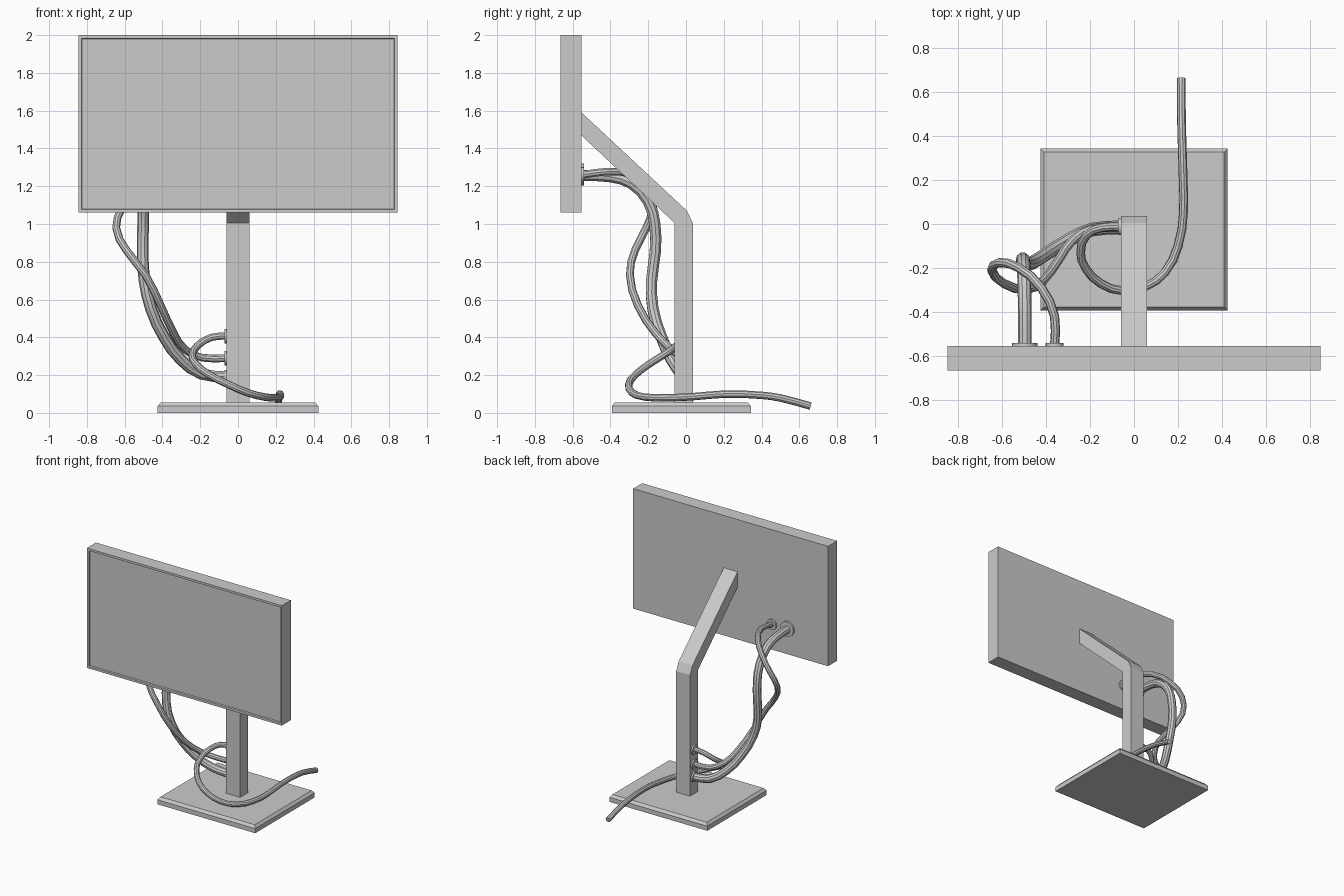
import bpy, bmesh
from mathutils import Vector

if "Cube" in bpy.data.objects:
    bpy.data.objects.remove(bpy.data.objects["Cube"])


def finish(name, bm):
    bmesh.ops.recalc_face_normals(bm, faces=bm.faces)
    me = bpy.data.meshes.new(name)
    bm.to_mesh(me)
    bm.free()
    ob = bpy.data.objects.new(name, me)
    bpy.context.collection.objects.link(ob)
    return ob


def box(lo, hi):
    bm = bmesh.new()
    bmesh.ops.create_cube(bm, size=1)
    lo, hi = Vector(lo), Vector(hi)
    for v in bm.verts:
        v.co = (lo + hi) / 2 + v.co * (hi - lo)
    return bm


def smooth(ob):
    bpy.ops.object.select_all(action='DESELECT')
    ob.select_set(True)
    bpy.context.view_layer.objects.active = ob
    if ob.type == 'CURVE':
        bpy.ops.object.convert(target='MESH')
    bpy.ops.object.shade_smooth_by_angle()


def cable(name, radius, pts):
    cu = bpy.data.curves.new(name, 'CURVE')
    cu.dimensions = '3D'
    cu.bevel_depth = radius
    cu.bevel_resolution = 3
    cu.use_fill_caps = True
    cu.resolution_u = 2
    sp = cu.splines.new('BEZIER')
    sp.bezier_points.add(len(pts) - 1)
    for bp, p in zip(sp.bezier_points, pts):
        bp.co = p
        bp.handle_left_type = bp.handle_right_type = 'AUTO'
    ob = bpy.data.objects.new(name, cu)
    bpy.context.collection.objects.link(ob)
    smooth(ob)


def flange(name, pos, axis, radius):
    # thin socket ring where a cable enters
    bpy.ops.mesh.primitive_cylinder_add(
        vertices=16, radius=radius, depth=0.02, location=pos,
        rotation=Vector(axis).to_track_quat('Z', 'Y').to_euler())
    ob = bpy.context.object
    ob.name = name
    smooth(ob)


# Screen housing with a recessed display
bm = box((-0.845, -0.665, 1.06), (0.845, -0.553, 2.0))
bm.normal_update()
front = min(bm.faces, key=lambda f: f.calc_center_median().y)
bmesh.ops.inset_region(bm, faces=[front], thickness=0.024)
bmesh.ops.inset_region(bm, faces=[front], thickness=0.004, depth=-0.012)
finish("monitor", bm)

# Base plate with a chamfered top rim
bm = box((-0.425, -0.393, 0), (0.425, 0.343, 0.036))
bm.normal_update()
top = max(bm.faces, key=lambda f: f.calc_center_median().z)
bmesh.ops.inset_region(bm, faces=[top], thickness=0.023, depth=0.02)
finish("base", bm)

# Bent stand, extruded from its side profile
profile = [(-0.06, 0.05), (0.036, 0.05), (0.036, 1.005), (0.005, 1.07),
           (-0.555, 1.592), (-0.555, 1.47), (-0.06, 1.005)]
bm = bmesh.new()
face = bm.faces.new([bm.verts.new((-0.06, y, z)) for y, z in profile])
ext = bmesh.ops.extrude_face_region(bm, geom=[face])
bmesh.ops.translate(bm, vec=(0.12, 0, 0),
                    verts=[g for g in ext['geom'] if isinstance(g, bmesh.types.BMVert)])
finish("stand", bm)

# Sockets
flange("monitor_socket_large", (-0.495, -0.55, 1.262), (0, 1, 0), 0.058)
flange("monitor_socket_small", (-0.36, -0.55, 1.26), (0, 1, 0), 0.041)
for name, z in (("low", 0.19), ("mid", 0.29), ("high", 0.405)):
    flange("stand_socket_" + name, (-0.062, -0.013, z), (1, 0, 0), 0.038)

# Cables
cable("thick_cable", 0.031, [
    (-0.495, -0.55, 1.257), (-0.495, -0.4, 1.25), (-0.497, -0.29, 1.215),
    (-0.5, -0.2, 1.12), (-0.502, -0.165, 1.0), (-0.505, -0.163, 0.85),
    (-0.495, -0.182, 0.7), (-0.46, -0.175, 0.55), (-0.39, -0.13, 0.4),
    (-0.3, -0.075, 0.28), (-0.19, -0.025, 0.205), (-0.06, -0.015, 0.19)])
cable("thin_cable", 0.021, [
    (-0.36, -0.55, 1.26), (-0.36, -0.42, 1.277), (-0.42, -0.29, 1.265),
    (-0.52, -0.2, 1.19), (-0.61, -0.175, 1.09), (-0.645, -0.21, 0.98),
    (-0.59, -0.27, 0.86), (-0.49, -0.297, 0.73), (-0.41, -0.255, 0.57),
    (-0.34, -0.16, 0.42), (-0.28, -0.075, 0.335), (-0.19, -0.022, 0.292),
    (-0.06, -0.015, 0.29)])
cable("power_cable", 0.02, [
    (-0.06, -0.013, 0.407), (-0.14, -0.015, 0.4), (-0.215, -0.05, 0.355),
    (-0.242, -0.13, 0.3), (-0.22, -0.2, 0.255), (-0.15, -0.27, 0.2),
    (-0.05, -0.303, 0.15), (0.05, -0.285, 0.107), (0.14, -0.22, 0.084),
    (0.2, -0.1, 0.08), (0.224, 0.05, 0.087), (0.223, 0.2, 0.099),
    (0.217, 0.4, 0.093), (0.215, 0.5, 0.079), (0.214, 0.66, 0.036)])
